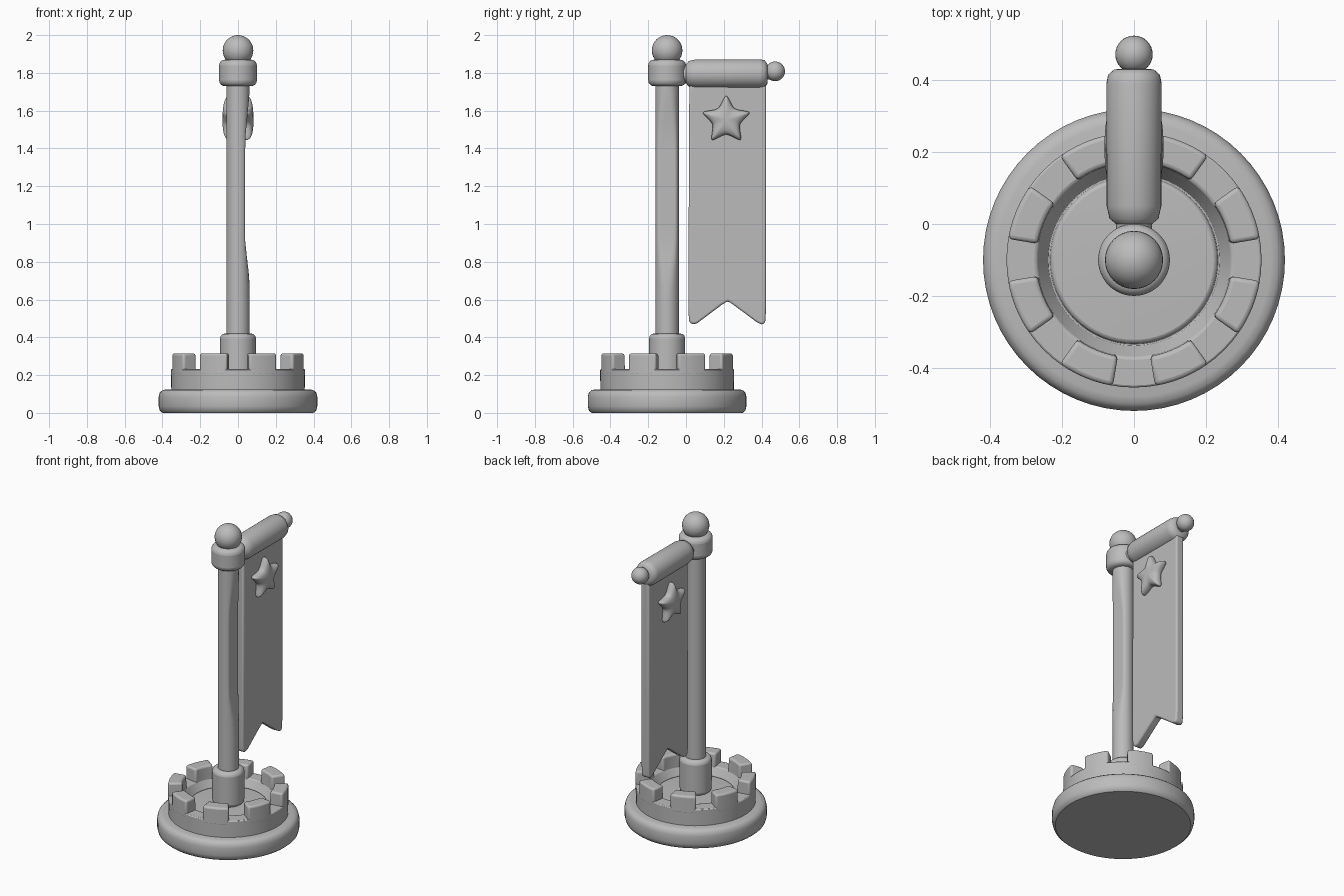
import bpy, bmesh, math
from mathutils import Vector

if "Cube" in bpy.data.objects:
    bpy.data.objects.remove(bpy.data.objects["Cube"])

CY = -0.10  # centre of the base and pole along y
grey = bpy.data.materials.new("stone grey")
grey.diffuse_color = (0.5, 0.5, 0.5, 1)
grey.use_nodes = True
grey.node_tree.nodes["Principled BSDF"].inputs["Base Color"].default_value = grey.diffuse_color


def finish(name, bm, bevel=0, segments=3, subdiv=0, angle=40):
    """Turn a bmesh into a named, shaded object."""
    bmesh.ops.remove_doubles(bm, verts=bm.verts, dist=1e-5)
    bmesh.ops.recalc_face_normals(bm, faces=bm.faces)
    me = bpy.data.meshes.new(name)
    bm.to_mesh(me)
    bm.free()
    me.materials.append(grey)
    ob = bpy.data.objects.new(name, me)
    bpy.context.collection.objects.link(ob)
    if bevel:
        m = ob.modifiers.new("bevel", 'BEVEL')
        m.width, m.segments, m.limit_method = bevel, segments, 'ANGLE'
        m.angle_limit = math.radians(25)
    if subdiv:
        m = ob.modifiers.new("subdiv", 'SUBSURF')
        m.levels = m.render_levels = subdiv
    bpy.context.view_layer.objects.active = ob
    ob.select_set(True)
    bpy.ops.object.shade_smooth_by_angle(angle=math.radians(angle))
    ob.select_set(False)
    return ob


def lathe(name, profile, loc, along_y=False, n=48, **kw):
    """Spin (radius, height) points about z, or about y."""
    bm = bmesh.new()
    vs = [bm.verts.new((r, 0, h)) for r, h in profile]
    es = [bm.edges.new(p) for p in zip(vs, vs[1:])]
    bmesh.ops.spin(bm, geom=vs + es, cent=(0, 0, 0), axis=(0, 0, 1),
                   angle=math.tau, steps=n, use_duplicate=False)
    ob = finish(name, bm, **kw)
    ob.location = loc
    if along_y:
        ob.rotation_euler = (-math.pi / 2, 0, 0)
    return ob


def ball(name, r, loc):
    bm = bmesh.new()
    bmesh.ops.create_uvsphere(bm, u_segments=32, v_segments=16, radius=r)
    finish(name, bm).location = loc


# round foot
lathe("base_disc", [(0, 0), (0.40, 0), (0.414, 0.012), (0.42, 0.035), (0.42, 0.085),
                    (0.414, 0.108), (0.40, 0.12), (0.38, 0.125), (0, 0.125)],
      (0, CY, 0), n=64)

# ring wall with sloped inside and raised floor
lathe("castle_wall", [(0.353, 0.11), (0.355, 0.232), (0.272, 0.232), (0.236, 0.17),
                      (0.228, 0.19), (0, 0.20)],
      (0, CY, 0), n=64, bevel=0.006, segments=2, angle=30)

# eight battlement blocks
for k in range(8):
    mid = math.radians(22.5 + 45 * k)
    half = math.radians(13)
    bm = bmesh.new()
    rings = []
    for i in range(7):
        a = mid - half + 2 * half * i / 6
        rings.append([bm.verts.new((r * math.cos(a), r * math.sin(a), z))
                      for r, z in ((0.355, 0.20), (0.355, 0.315), (0.272, 0.315), (0.268, 0.20))])
    for a, b in zip(rings, rings[1:]):
        for j in range(4):
            bm.faces.new((a[j], a[(j + 1) % 4], b[(j + 1) % 4], b[j]))
    bm.faces.new(rings[0])
    bm.faces.new(rings[-1])
    finish("battlement_%d" % (k + 1), bm, bevel=0.012).location = (0, CY, 0)

# pole, slightly flattened on its right side higher up
pole_profile = [(0, 0.19)] + [(0.062, 0.19 + 0.08 * i) for i in range(21)] + [(0, 1.79)]
pole = lathe("pole", pole_profile, (0, CY, 0), n=32)
for v in pole.data.vertices:
    z = v.co.z
    limit = 0.038 + 0.024 * max(0, min(1, max((0.9 - z) / 0.2, (z - 1.45) / 0.25)))
    v.co.x = min(v.co.x, limit)

# collars and top knob
lathe("pole_socket", [(0, 0.19), (0.095, 0.19), (0.095, 0.42), (0, 0.42)],
      (0, CY, 0), bevel=0.025)
lathe("top_collar", [(0, 1.73), (0.10, 1.73), (0.10, 1.87), (0, 1.87)],
      (0, CY, 0), bevel=0.03, segments=4)
ball("top_knob", 0.081, (0, CY, 1.919))

# crossbar wrapped by the cloth, with an end knob
lathe("banner_roll", [(0, -0.03), (0.05, -0.03), (0.05, 0.0), (0.068, 0.015), (0.076, 0.05),
                      (0.077, 0.39), (0.072, 0.415), (0.055, 0.43), (0.03, 0.432),
                      (0.03, 0.46), (0, 0.46)],
      (0, 0, 1.795), along_y=True, n=36)
ball("bar_knob", 0.052, (0, 0.472, 1.808))

# hanging cloth with a swallow-tail end
bm = bmesh.new()
outline = [(0.018, 1.80), (0.012, 0.56), (0.016, 0.485), (0.035, 0.468), (0.06, 0.475),
           (0.19, 0.573), (0.222, 0.592), (0.25, 0.573), (0.375, 0.48), (0.405, 0.466),
           (0.42, 0.48), (0.424, 0.56), (0.424, 1.80)]
face = bm.faces.new([bm.verts.new((-0.028, y, z)) for y, z in outline])
ext = bmesh.ops.extrude_face_region(bm, geom=[face])
bmesh.ops.translate(bm, vec=(0.056, 0, 0),
                    verts=[g for g in ext["geom"] if isinstance(g, bmesh.types.BMVert)])
finish("banner_cloth", bm, bevel=0.012)

# puffy star on each side of the cloth
tips = []
for i in range(10):
    r = 0.142 if i % 2 == 0 else 0.072
    a = math.pi / 2 + math.tau * i / 10
    tips.append(Vector((r * math.cos(a), r * math.sin(a))))
star = [p.lerp(q, t) for p, q in zip(tips, tips[1:] + tips[:1]) for t in (0.12, 0.5, 0.88)]
for side, label in ((1, "right"), (-1, "left")):
    bm = bmesh.new()
    rows = [[bm.verts.new((side * x, 0.213 + s * p.x, 1.55 + s * p.y)) for p in star]
            for s, x in ((1, 0.015), (1, 0.05), (0.88, 0.07), (0.5, 0.08))]
    n = len(star)
    for a, b in zip(rows, rows[1:]):
        for j in range(n):
            bm.faces.new((a[j], a[(j + 1) % n], b[(j + 1) % n], b[j]))
    centre = bm.verts.new((side * 0.083, 0.213, 1.55))
    for j in range(n):
        bm.faces.new((rows[-1][j], rows[-1][(j + 1) % n], centre))
    bm.faces.new(rows[0])
    finish("star_" + label, bm, subdiv=2, angle=60)
